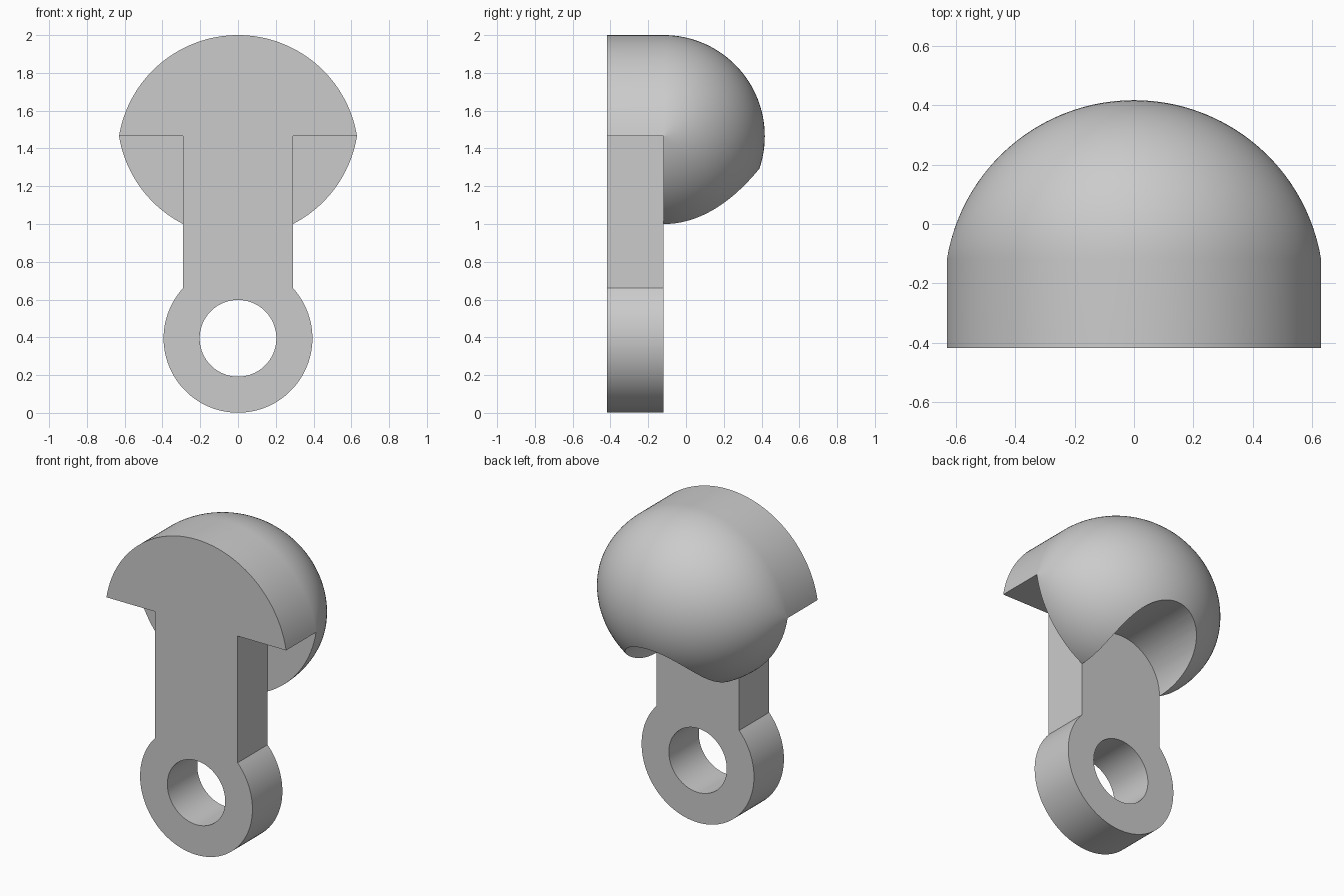
import bpy, bmesh
from math import sin, cos, asin, atan2, pi, radians
from mathutils import Matrix, Vector

if "Cube" in bpy.data.objects:
    bpy.data.objects.remove(bpy.data.objects["Cube"])

FRONT, SEAM = -0.418, -0.118      # plate faces in y
AXIS_Z, HALF, RISE = 1.465, 0.63, 0.535   # head arc
ARM, EYE_Z, EYE_R, HOLE_R = 0.29, 0.395, 0.394, 0.203
ARC_R = (HALF ** 2 + RISE ** 2) / (2 * RISE)

grey = bpy.data.materials.new("plain grey")
grey.use_nodes = True
grey.diffuse_color = (0.6, 0.6, 0.6, 1)
grey.node_tree.nodes["Principled BSDF"].inputs["Base Color"].default_value = (0.6, 0.6, 0.6, 1)


def finish(bm, name):
    bmesh.ops.recalc_face_normals(bm, faces=bm.faces)
    mesh = bpy.data.meshes.new(name)
    bm.to_mesh(mesh)
    bm.free()
    mesh.materials.append(grey)
    obj = bpy.data.objects.new(name, mesh)
    bpy.context.collection.objects.link(obj)
    return obj


def cutter(name, z, radius, y0, y1):
    bm = bmesh.new()
    turn = Matrix.Translation((0, (y0 + y1) / 2, z)) @ Matrix.Rotation(pi / 2, 4, "X")
    bmesh.ops.create_cone(bm, cap_ends=True, segments=96, radius1=radius,
                          radius2=radius, depth=y1 - y0, matrix=turn)
    return finish(bm, name)


def boolean(target, other, operation):
    mod = target.modifiers.new(operation.lower(), "BOOLEAN")
    mod.operation, mod.object, mod.solver = operation, other, "EXACT"
    bpy.context.view_layer.objects.active = target
    bpy.ops.object.modifier_apply(modifier=mod.name)
    bpy.data.objects.remove(other)


def head_arc(steps=64):
    end = asin(HALF / ARC_R)
    drop = ARC_R - RISE
    angles = [end * (1 - 2 * i / steps) for i in range(steps + 1)]
    return [(ARC_R * sin(a), ARC_R * cos(a) - drop) for a in angles]


# Flat plate: head, arm and round eye in one outline
outline = [(x, AXIS_Z + h) for x, h in head_arc()]
outline.append((-ARM, AXIS_Z))
start = pi - asin((EYE_R ** 2 - ARM ** 2) ** 0.5 / EYE_R)
sweep = 2 * (1.5 * pi - start)
for i in range(81):
    a = start + sweep * i / 80
    outline.append((EYE_R * cos(a), EYE_Z + EYE_R * sin(a)))
outline.append((ARM, AXIS_Z))
bm = bmesh.new()
face = bm.faces.new([bm.verts.new((x, FRONT, z)) for x, z in outline])
extruded = bmesh.ops.extrude_face_region(bm, geom=[face])["geom"]
bmesh.ops.translate(bm, vec=(0, SEAM - FRONT, 0),
                    verts=[v for v in extruded if isinstance(v, bmesh.types.BMVert)])
body = finish(bm, "keyed_body")
boolean(body, cutter("eye_hole", EYE_Z, HOLE_R, FRONT - 0.1, SEAM + 0.1), "DIFFERENCE")

# Pointed dome: the head arc turned half way round the x axis
bm = bmesh.new()
verts = [bm.verts.new((x, SEAM, AXIS_Z + h)) for x, h in head_arc()]
edges = [bm.edges.new(pair) for pair in zip(verts, verts[1:])]
bmesh.ops.spin(bm, geom=verts + edges, cent=(0, SEAM, AXIS_Z), axis=(1, 0, 0),
               angle=-pi, steps=64)
bmesh.ops.remove_doubles(bm, verts=bm.verts, dist=0.0001)
bmesh.ops.holes_fill(bm, edges=[e for e in bm.edges if e.is_boundary], sides=0)
dome = finish(bm, "dome")

# Rounded channel under the dome, then join dome and plate
boolean(dome, cutter("channel", 1.003, ARM, SEAM - 0.2, 0.8), "DIFFERENCE")
boolean(body, dome, "UNION")

bpy.ops.object.select_all(action="DESELECT")
body.select_set(True)
bpy.context.view_layer.objects.active = body
bpy.ops.object.shade_smooth_by_angle(angle=radians(30))
